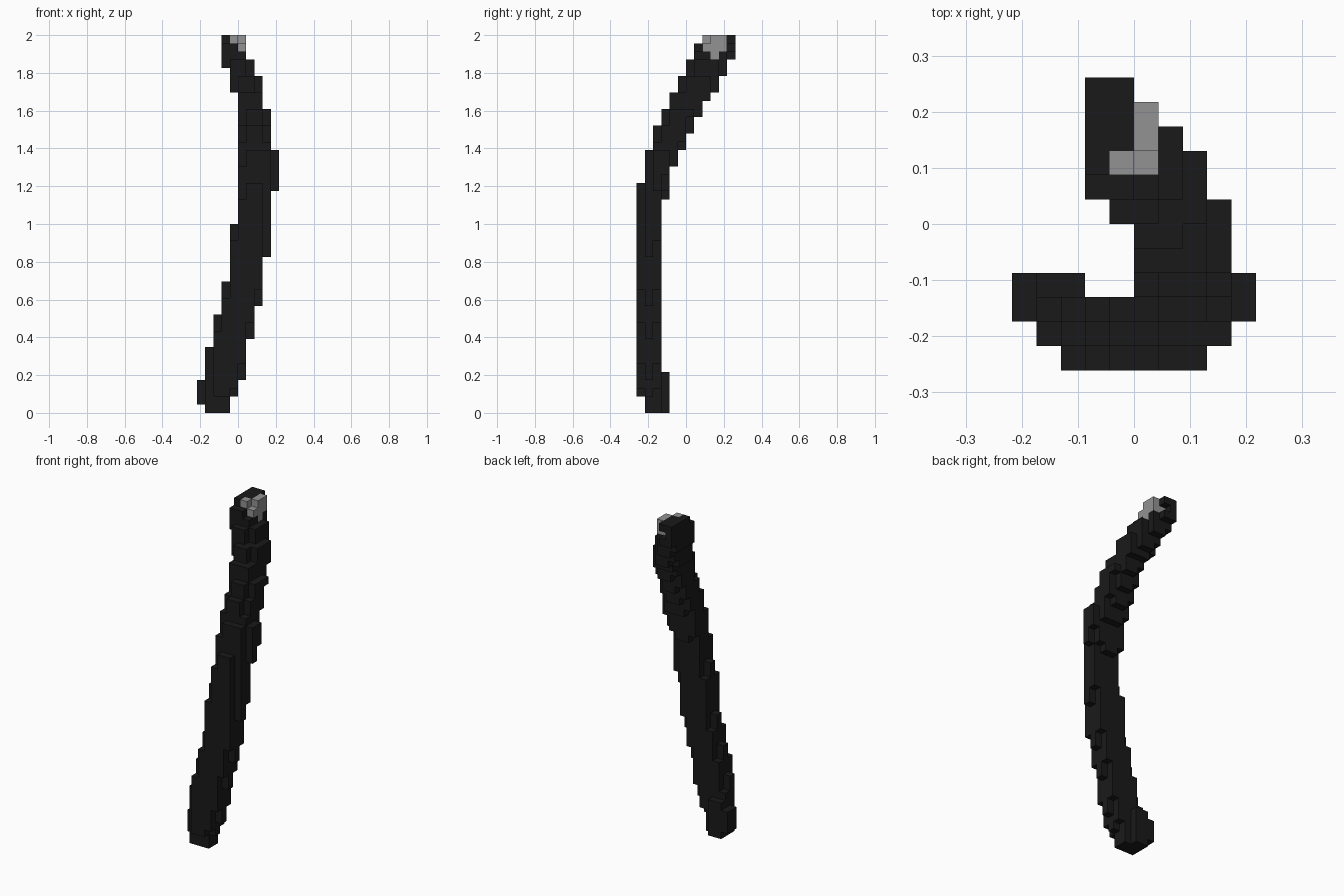
import bpy
import bmesh
from mathutils import Vector

cube = bpy.data.objects.get("Cube")
if cube:
    bpy.data.objects.remove(cube, do_unlink=True)

LAYERS = 46
S = 2 / LAYERS                      # size of one block
ORIGIN = Vector((-5 * S, -6 * S, 0))


def material(name, rgb):
    mat = bpy.data.materials.new(name)
    mat.use_nodes = True
    mat.diffuse_color = (*rgb, 1)
    mat.node_tree.nodes["Principled BSDF"].inputs["Base Color"].default_value = (*rgb, 1)
    return mat


BLACK = material("charcoal black", (0.010, 0.010, 0.010))
GREY = material("mid grey", (0.29, 0.29, 0.29))


def step(table, z):
    """Value of the last (start layer, value) pair at or below z."""
    return [v for start, v in table if start <= max(z, 0)][-1]


# Bounds of the curved shaft, as (start layer, block index)
LEFT = [(0, 1), (1, 0), (4, 1), (8, 2), (12, 3), (16, 4), (23, 5), (39, 4), (42, 3)]
RIGHT = [(0, 4), (1, 5), (4, 6), (9, 7), (13, 8), (19, 9), (27, 10), (32, 9),
         (37, 8), (41, 7), (43, 6)]
FRONT = [(0, 1), (2, 0), (28, 1), (32, 2), (35, 3), (37, 4), (39, 5), (41, 6), (43, 7), (45, 8)]
BACK = [(0, 4), (5, 3), (26, 4), (30, 5), (32, 6), (34, 7), (36, 8), (38, 9),
        (39, 10), (41, 11), (43, 12)]


def shaft_blocks():
    cells = set()
    for z in range(LAYERS):
        x0, x1, y0, y1 = (step(t, z) for t in (LEFT, RIGHT, FRONT, BACK))
        slim_left = max(x0, step(LEFT, z + 2))
        slim_right = min(step(RIGHT, z + d) for d in (-2, 0, 2))
        for y in range(y0, y1):
            a, b = x0, x1
            if z < 5 and y >= 2:              # heel of the foot
                b = 3 if y == 3 else slim_right
            elif y in (y0, y1 - 1):           # slimmer front and back rows
                a, b = slim_left, slim_right
            a = max(a, 2 - y)                 # rounded outline from above
            b = min(b, 8 + y, 16 - y)
            for x in range(a, b):
                # Outer columns lean in sooner at the front, later at the back
                outer = abs(2 * x + 1 - x0 - x1) > 2
                if outer and not max(y0, step(FRONT, z + 2)) <= y < step(BACK, z - 1 if z > 5 else z):
                    continue
                cells.add((x, y, z))
    return cells


def build_blocks(name, cells, solid, mat):
    """Make a mesh of the block faces that are not against another block."""
    bm = bmesh.new()
    for cell in cells:
        for axis in range(3):
            for sign in (0, 1):
                beside = list(cell)
                beside[axis] += 2 * sign - 1
                if tuple(beside) in solid:
                    continue
                u, v = (axis + 1) % 3, (axis + 2) % 3
                corners = []
                for du, dv in ((0, 0), (1, 0), (1, 1), (0, 1)):
                    p = Vector(cell)
                    p[axis] += sign
                    p[u] += du
                    p[v] += dv
                    corners.append(bm.verts.new(ORIGIN + p * S))
                bm.faces.new(corners if sign else corners[::-1])
    bmesh.ops.remove_doubles(bm, verts=bm.verts, dist=S / 100)
    bmesh.ops.dissolve_limit(bm, angle_limit=0.01, verts=bm.verts, edges=bm.edges)
    mesh = bpy.data.meshes.new(name)
    bm.to_mesh(mesh)
    bm.free()
    mesh.materials.append(mat)
    bpy.context.collection.objects.link(bpy.data.objects.new(name, mesh))


# Grey fitting set into the tip, seen through notches at front and back
notches = {(5, 8, 45), (5, 7, 44), (4, 11, 44)}
fitting = {(5, y, z) for y in range(8, 11) for z in (44, 45)} - notches
fitting |= {(4, 8, 45), (5, 9, 43), (4, 10, 44)}
shaft = shaft_blocks() - fitting - notches
solid = shaft | fitting
build_blocks("curved_shaft", shaft, solid, BLACK)
build_blocks("tip_fitting", fitting, solid, GREY)
